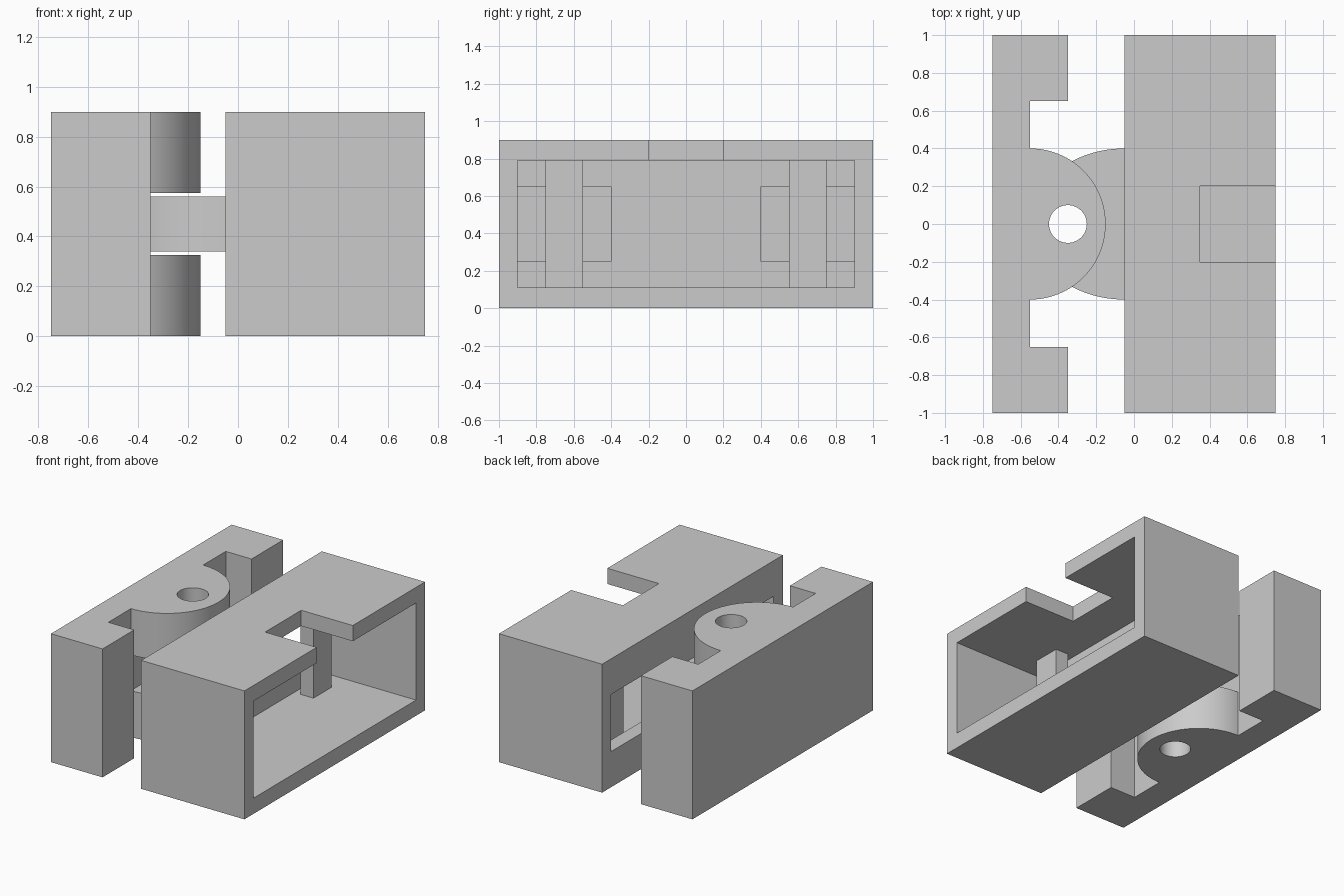
import bpy
import bmesh
from math import sin, cos, pi, radians

default_cube = bpy.data.objects.get("Cube")
if default_cube:
    bpy.data.objects.remove(default_cube, do_unlink=True)

grey = bpy.data.materials.new("plain grey")
grey.use_nodes = True
colour = (0.6, 0.6, 0.6, 1)
grey.diffuse_color = colour
grey.node_tree.nodes["Principled BSDF"].inputs["Base Color"].default_value = colour


def prism(name, outline, z0, z1):
    """Extrude a plan outline between two heights."""
    bm = bmesh.new()
    base = bm.faces.new([bm.verts.new((x, y, z0)) for x, y in outline])
    top = bmesh.ops.extrude_face_region(bm, geom=[base])["geom"]
    moved = [v for v in top if isinstance(v, bmesh.types.BMVert)]
    bmesh.ops.translate(bm, verts=moved, vec=(0, 0, z1 - z0))
    bmesh.ops.recalc_face_normals(bm, faces=bm.faces)
    mesh = bpy.data.meshes.new(name)
    bm.to_mesh(mesh)
    bm.free()
    mesh.materials.append(grey)
    obj = bpy.data.objects.new(name, mesh)
    bpy.context.collection.objects.link(obj)
    return obj


def box(name, x0, x1, y0, y1, z0, z1):
    return prism(name, [(x0, y0), (x1, y0), (x1, y1), (x0, y1)], z0, z1)


def arc(cx, rx, ry, start, end, steps):
    angles = [start + (end - start) * i / steps for i in range(steps + 1)]
    return [(cx + rx * cos(a), ry * sin(a)) for a in angles]


def cut(target, cutter):
    """Subtract a temporary cutter from the target."""
    cutter.hide_render = True
    mod = target.modifiers.new("cut", 'BOOLEAN')
    mod.operation = 'DIFFERENCE'
    mod.solver = 'EXACT'
    mod.object = cutter
    bpy.ops.object.select_all(action='DESELECT')
    bpy.context.view_layer.objects.active = target
    target.select_set(True)
    bpy.ops.object.modifier_apply(modifier=mod.name)
    bpy.data.objects.remove(cutter, do_unlink=True)


def pin_hole():
    return prism("hole_cutter", arc(-0.35, 0.1, 0.1, 0, 2 * pi, 48)[:-1], -0.1, 1)


def smooth(obj):
    bpy.ops.object.select_all(action='DESELECT')
    bpy.context.view_layer.objects.active = obj
    obj.select_set(True)
    bpy.ops.object.shade_smooth_by_angle(angle=radians(30))


H = 0.9

# Hinge plate: raised ends and a rounded knuckle in the middle
ends = [(-0.55, 0.65), (-0.35, 0.65), (-0.35, 1), (-0.75, 1)]
outline = [(x, -y) for x, y in reversed(ends)]
outline += arc(-0.55, 0.4, 0.4, -pi / 2, pi / 2, 48) + ends
plate = prism("hinge_plate", outline, 0, H)
cut(plate, box("slot_cutter", -0.55, 0, -0.5, 0.5, 0.325, 0.575))
cut(plate, pin_hole())
smooth(plate)

# Hollow housing, open on one side
housing = box("housing", -0.05, 0.75, -1, 1, 0, H)
cut(housing, box("cavity_cutter", 0.05, 1, -0.9, 0.9, 0.11, 0.79))
cut(housing, box("notch_cutter", 0.35, 1, -0.2, 0.2, 0.7, 1))

# Windows in the inner wall, each with a post behind it
for side, label in ((1, "left"), (-1, "right")):
    y0, y1 = sorted((0.4 * side, 0.9 * side))
    cut(housing, box("window_cutter", -0.1, 0.1, y0, y1, 0.25, 0.65))
    y0, y1 = sorted((0.55 * side, 0.75 * side))
    box("post_" + label, 0.1, 0.2, y0, y1, 0.11, 0.79)

# Tongue that slides into the knuckle slot
tongue = prism("hinge_tongue", arc(-0.05, 0.5, 0.4, pi / 2, 1.5 * pi, 48), 0.34, 0.56)
cut(tongue, pin_hole())
smooth(tongue)
